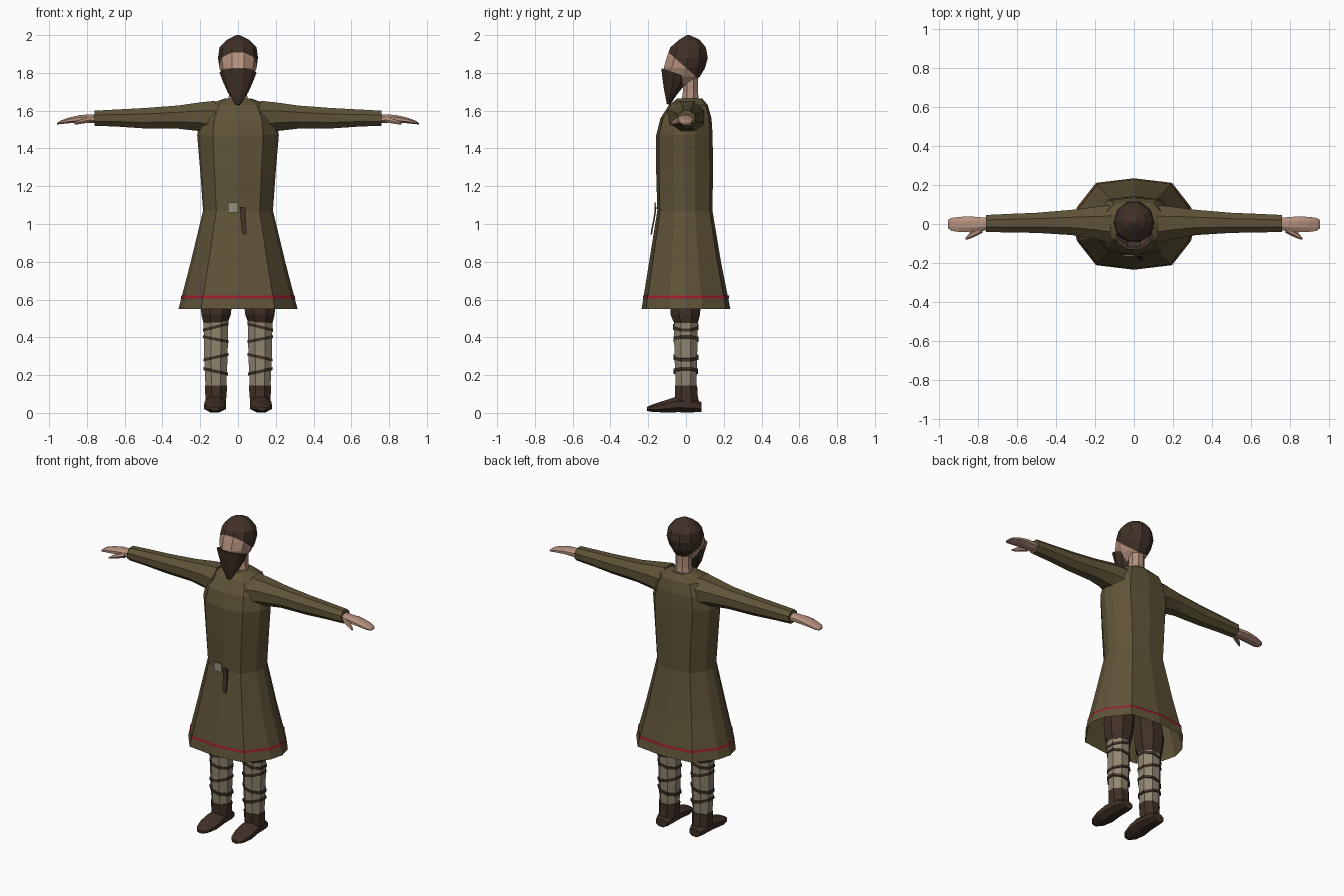
import bpy, bmesh, math
from mathutils import Vector


def material(name, rgb):
    m = bpy.data.materials.new(name)
    m.diffuse_color = (*rgb, 1)
    return m


OLIVE = material("olive wool", (0.115, 0.087, 0.039))
BROWN = material("dark brown", (0.052, 0.030, 0.020))
SKIN = material("skin", (0.46, 0.28, 0.205))
LINEN = material("linen wrap", (0.28, 0.24, 0.165))
RED = material("red trim", (0.33, 0.012, 0.03))
METAL = material("dull metal", (0.30, 0.28, 0.21))


def ngon(n, half=False):
    """Unit cross-section with n sides."""
    off = 0.5 if half else 0
    return [(math.cos(math.tau * (i + off) / n), math.sin(math.tau * (i + off) / n)) for i in range(n)]


def finish(bm, name, mats):
    bmesh.ops.recalc_face_normals(bm, faces=bm.faces[:])
    me = bpy.data.meshes.new(name)
    bm.to_mesh(me)
    bm.free()
    for m in mats:
        me.materials.append(m)
    ob = bpy.data.objects.new(name, me)
    bpy.context.collection.objects.link(ob)
    return ob


def loft_bm(rings, axis, shape, caps=(True, True), tilt=(0, 0), flip=1):
    """Skin rings (t, u0, u1, v0, v1) placed along an axis; flip mirrors in x."""
    bm = bmesh.new()
    loops = []
    for t, u0, u1, v0, v1 in rings:
        loop = []
        for a, b in shape:
            u = (u0 + u1) / 2 + a * (u1 - u0) / 2
            v = (v0 + v1) / 2 + b * (v1 - v0) / 2
            w = t + tilt[0] * (u - (u0 + u1) / 2) + tilt[1] * (v - v0)
            p = {"x": (w, u, v), "y": (u, w, v), "z": (u, v, w)}[axis]
            loop.append(bm.verts.new((p[0] * flip, p[1], p[2])))
        loops.append(loop)
    n = len(shape)
    for lo, hi in zip(loops, loops[1:]):
        for i in range(n):
            j = (i + 1) % n
            bm.faces.new((lo[i], lo[j], hi[j], hi[i]))
    if caps[0]:
        bm.faces.new(loops[0][::-1])
    if caps[1]:
        bm.faces.new(loops[-1])
    return bm


def loft(name, rings, mat, axis="z", shape=None, **kw):
    return finish(loft_bm(rings, axis, shape or ngon(8, True), **kw), name, [mat])


# Tunic: boxy twelve-sided body with a flared open skirt
quarter = [(1, 0), (0.93, 0.37), (0.62, 0.9)]
BODY = (quarter + [(0, 1)] + [(-a, b) for a, b in quarter[::-1]]
        + [(-a, -b) for a, b in quarter[1:]] + [(0, -1)]
        + [(a, -b) for a, b in quarter[:0:-1]])
loft("tunic", [(z, -w, w, f, b) for z, w, f, b in [
    (0.55, 0.315, -0.235, 0.235),
    (0.80, 0.250, -0.195, 0.185),
    (1.07, 0.185, -0.152, 0.140),
    (1.28, 0.200, -0.158, 0.143),
    (1.47, 0.216, -0.158, 0.141),
    (1.56, 0.200, -0.135, 0.135),
    (1.63, 0.160, -0.090, 0.115),
    (1.665, 0.070, -0.045, 0.085)]], OLIVE, shape=BODY, caps=(False, True))

# Red stripe above the hem
loft("hem_stripe", [(z, -w, w, -d, d) for z, w, d in [
    (0.606, 0.304, 0.229), (0.621, 0.300, 0.227)]], RED, shape=BODY, caps=(False, False))

# Buckle and hanging belt end
loft("buckle", [(z, -0.052, 0.0, -0.168, -0.160) for z in (1.06, 1.115)], METAL,
     shape=[(1, 1), (-1, 1), (-1, -1), (1, -1)])
loft("belt_end", [(0.945, 0.026, 0.044, -0.188, -0.180), (0.97, 0.018, 0.044, -0.184, -0.176),
                  (1.03, 0.014, 0.042, -0.172, -0.164), (1.09, 0.010, 0.038, -0.164, -0.156)],
     BROWN, shape=[(1, 1), (-1, 1), (-1, -1), (1, -1)])

# Neck
loft("neck", [(1.63, -0.06, 0.06, -0.03, 0.075), (1.70, -0.05, 0.05, -0.02, 0.066),
              (1.80, -0.05, 0.05, -0.02, 0.066)], SKIN)

# Head: cut along a sloping hairline, hair above and skin below
bm = loft_bm([(z, -w, w, f, b) for z, w, f, b in [
    (1.735, 0.045, -0.085, 0.020),
    (1.78, 0.078, -0.108, 0.078),
    (1.825, 0.098, -0.124, 0.106),
    (1.88, 0.106, -0.108, 0.121),
    (1.935, 0.098, -0.088, 0.110),
    (1.975, 0.060, -0.040, 0.075),
    (2.0, 0.008, 0.004, 0.020)]], "z", ngon(10))
point, normal = Vector((0, -0.10, 1.915)), Vector((0, 0.66, 0.75))
bmesh.ops.bisect_plane(bm, geom=bm.verts[:] + bm.edges[:] + bm.faces[:],
                       plane_co=point, plane_no=normal)
for f in bm.faces:
    f.material_index = int((f.calc_center_median() - point).dot(normal) > 0)
finish(bm, "head", [SKIN, BROWN])

# Beard: wedge sloping back along the jaw, narrowing to a point
loft("beard", [(1.635, -0.012, 0.012, -0.102, -0.085),
               (1.71, -0.055, 0.055, -0.118, -0.045),
               (1.775, -0.080, 0.080, -0.128, -0.005),
               (1.825, -0.098, 0.098, -0.134, 0.010)], BROWN, shape=ngon(10), tilt=(0, -0.33))

for side, word in ((-1, "right"), (1, "left")):
    # Sleeve
    loft(word + "_sleeve", [
        (0.12, -0.105, 0.105, 1.46, 1.66),
        (0.20, -0.085, 0.095, 1.485, 1.65),
        (0.32, -0.062, 0.078, 1.50, 1.632),
        (0.50, -0.050, 0.062, 1.502, 1.618),
        (0.64, -0.047, 0.056, 1.512, 1.610),
        (0.76, -0.045, 0.050, 1.517, 1.603)], OLIVE, axis="x", flip=side)
    # Hand and thumb
    loft(word + "_hand", [
        (0.74, -0.032, 0.034, 1.535, 1.582),
        (0.79, -0.040, 0.038, 1.532, 1.582),
        (0.84, -0.046, 0.042, 1.534, 1.578),
        (0.90, -0.044, 0.040, 1.532, 1.563),
        (0.94, -0.038, 0.034, 1.528, 1.548),
        (0.957, -0.022, 0.022, 1.527, 1.536)], SKIN, axis="x", flip=side)
    loft(word + "_thumb", [
        (0.78, -0.045, -0.010, 1.535, 1.570),
        (0.82, -0.066, -0.030, 1.530, 1.558),
        (0.85, -0.078, -0.052, 1.526, 1.546),
        (0.865, -0.080, -0.070, 1.526, 1.536)], SKIN, axis="x", shape=ngon(6), flip=side)
    # Trouser leg, gathered at the knee
    loft(word + "_trouser_leg", [
        (0.475, 0.050, 0.188, -0.068, 0.068),
        (0.52, 0.032, 0.200, -0.088, 0.080),
        (0.60, 0.022, 0.208, -0.092, 0.088),
        (0.85, 0.000, 0.160, -0.085, 0.085)], BROWN, flip=side)
    # Wrapped shin
    loft(word + "_leg_wrap", [
        (0.12, 0.058, 0.176, -0.058, 0.058),
        (0.30, 0.050, 0.184, -0.066, 0.064),
        (0.49, 0.046, 0.188, -0.070, 0.068)], LINEN, flip=side)
    # Criss-crossed straps
    for i, (z, slope) in enumerate([(0.455, -0.25), (0.39, 0.2), (0.295, -0.22), (0.22, 0.22)]):
        g = 0.012 * (0.49 - z)
        loft(f"{word}_strap_{i + 1}", [
            (z - 0.008, 0.043 + g, 0.191 - g, -0.074 + g, 0.073 - g),
            (z + 0.008, 0.043 + g, 0.191 - g, -0.074 + g, 0.073 - g)],
            BROWN, tilt=(slope, 0), flip=side)
    # Boot: ankle cuff and foot
    loft(word + "_boot_cuff", [
        (0.05, 0.060, 0.176, -0.066, 0.074),
        (0.10, 0.056, 0.178, -0.064, 0.066),
        (0.145, 0.052, 0.180, -0.064, 0.064)], BROWN, flip=side)
    loft(word + "_boot_foot", [
        (0.082, 0.078, 0.160, 0.004, 0.058),
        (0.040, 0.064, 0.174, 0.0, 0.085),
        (-0.050, 0.060, 0.180, 0.0, 0.090),
        (-0.120, 0.060, 0.184, 0.0, 0.066),
        (-0.180, 0.076, 0.170, 0.004, 0.046),
        (-0.206, 0.100, 0.148, 0.010, 0.032)], BROWN, axis="y", flip=side)
